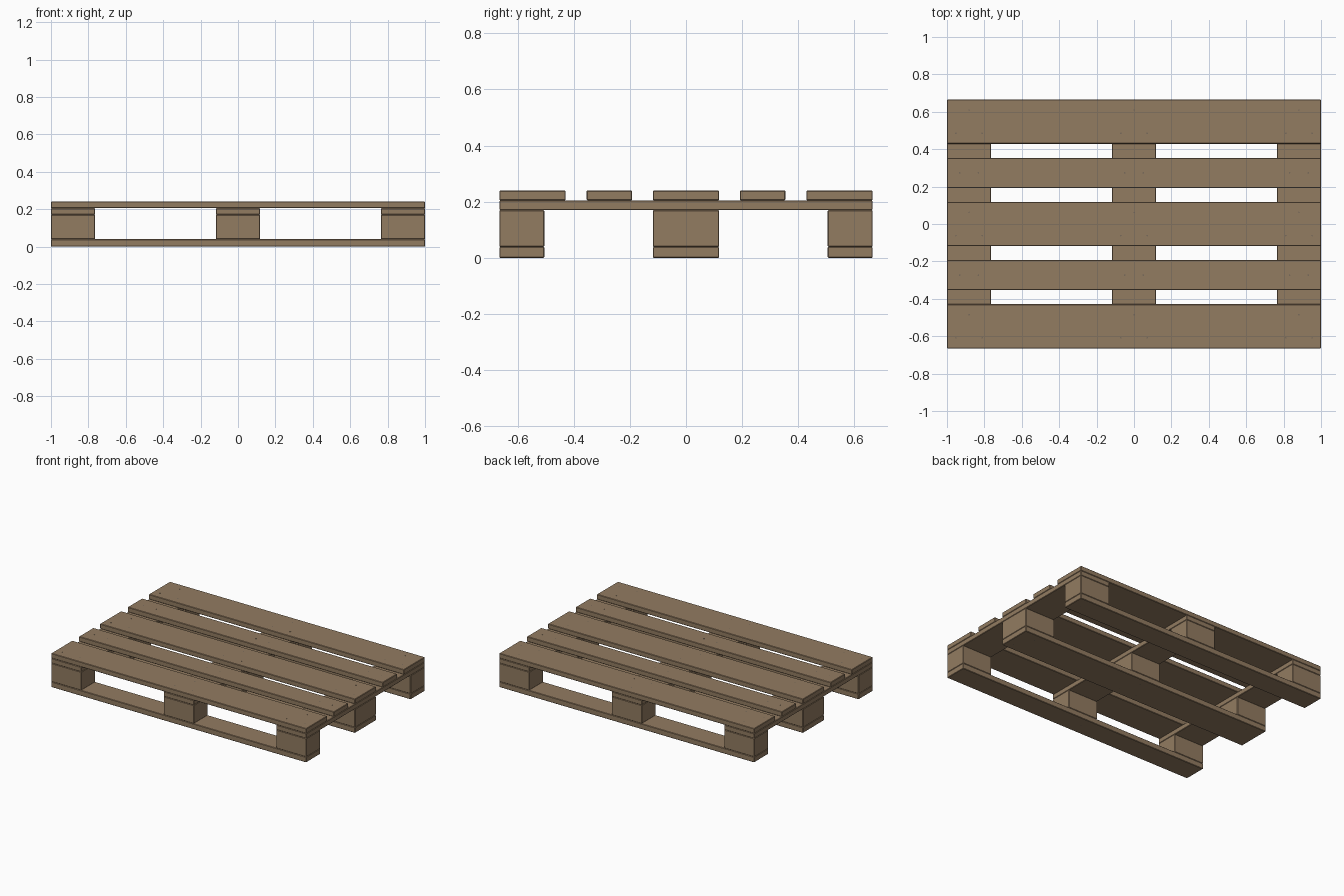
import bpy
import bmesh
from mathutils import Matrix

if "Cube" in bpy.data.objects:
    bpy.data.objects.remove(bpy.data.objects["Cube"], do_unlink=True)


def make_material(name, rgb):
    mat = bpy.data.materials.new(name)
    mat.use_nodes = True
    colour = (*rgb, 1.0)
    mat.diffuse_color = colour
    bsdf = mat.node_tree.nodes["Principled BSDF"]
    bsdf.inputs["Base Color"].default_value = colour
    bsdf.inputs["Roughness"].default_value = 0.9
    return mat


wood = make_material("brown_wood", (0.29, 0.20, 0.12))
steel = make_material("dull_steel", (0.16, 0.13, 0.10))


def finish(name, bm, mat):
    mesh = bpy.data.meshes.new(name)
    bm.to_mesh(mesh)
    bm.free()
    mesh.materials.append(mat)
    obj = bpy.data.objects.new(name, mesh)
    bpy.context.collection.objects.link(obj)
    return obj


def plank(name, x, y, width, depth, bottom, top):
    """Timber piece with softened edges."""
    bm = bmesh.new()
    centre = Matrix.Translation((x, y, (bottom + top) / 2))
    size = Matrix.Diagonal((width, depth, top - bottom, 1))
    bmesh.ops.create_cube(bm, size=1, matrix=centre @ size)
    bmesh.ops.bevel(bm, geom=bm.edges[:], offset=0.003, segments=1, affect='EDGES')
    return finish(name, bm, wood)


# Layer heights and shared widths
BASE, BLOCK, CROSS, DECK = 0.039, 0.17, 0.205, 0.24
LENGTH, WIDTH = 2.0, 1.33
STRIP = 0.236
columns = {"right": -0.882, "middle": 0.0, "left": 0.882}
rows = {"front": (-0.585, 0.16), "middle": (0.0, 0.236), "back": (0.585, 0.16)}
deck_rows = {
    "front": (-0.547, 0.236), "front_inner": (-0.273, 0.162),
    "middle": (0.0, 0.236),
    "back_inner": (0.273, 0.162), "back": (0.547, 0.236),
}

# Bottom runners and the blocks standing on them
for row, (y, depth) in rows.items():
    plank(f"{row}_bottom_board", 0, y, LENGTH, depth, 0, BASE)
    for column, x in columns.items():
        plank(f"{row}_{column}_block", x, y, STRIP, depth, BASE, BLOCK)

# Cross boards over the blocks
for column, x in columns.items():
    plank(f"{column}_cross_board", x, 0, STRIP, WIDTH, BLOCK, CROSS)

# Top deck boards
for row, (y, depth) in deck_rows.items():
    plank(f"{row}_deck_board", 0, y, LENGTH, depth, CROSS, DECK)


def nails(name, layout, z):
    """Nail heads at every crossing: three on wide boards, two on narrow ones."""
    bm = bmesh.new()
    for y, depth in layout.values():
        triangle = [(-0.07, -0.062), (0.07, -0.062), (0, 0.062)]
        pair = [(-0.05, 0), (0.05, 0)]
        for x in columns.values():
            for dx, dy in (triangle if depth > 0.2 else pair):
                bmesh.ops.create_cone(
                    bm, cap_ends=True, segments=8, radius1=0.004, radius2=0.004,
                    depth=0.002, matrix=Matrix.Translation((x + dx, y + dy, z)))
    return finish(name, bm, steel)


nails("deck_nails", deck_rows, DECK - 0.0005)
nails("bottom_nails", rows, 0.001)
